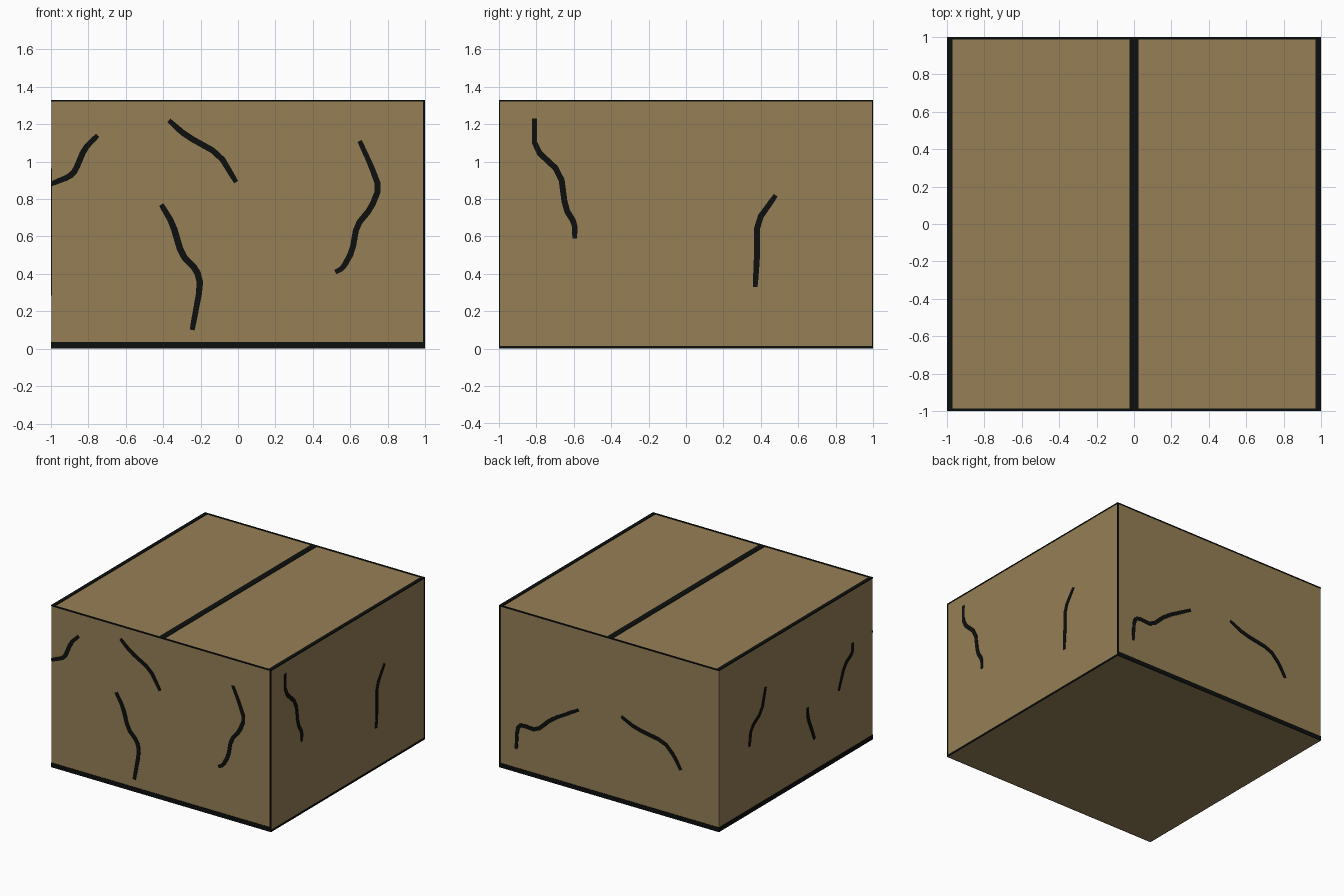
import bpy, bmesh
from mathutils import Vector

if "Cube" in bpy.data.objects:
    bpy.data.objects.remove(bpy.data.objects["Cube"])

H = 1.33          # overall height
R = 0.996         # half width of the cardboard body
T = 1.0           # outer surface of the thin dark plates


def material(name, rgb):
    m = bpy.data.materials.new(name)
    m.diffuse_color = (*rgb, 1)
    m.use_nodes = True
    m.node_tree.nodes["Principled BSDF"].inputs["Base Color"].default_value = m.diffuse_color
    return m


CARD = material("cardboard brown", (0.305, 0.212, 0.093))
INK = material("ink black", (0.004, 0.0045, 0.0045))


def finish(bm, name, mat):
    bmesh.ops.recalc_face_normals(bm, faces=bm.faces)
    me = bpy.data.meshes.new(name)
    bm.to_mesh(me)
    bm.free()
    me.materials.append(mat)
    ob = bpy.data.objects.new(name, me)
    bpy.context.collection.objects.link(ob)
    return ob


def block(name, mat, x0, x1, y0, y1, z0, z1):
    bm = bmesh.new()
    bmesh.ops.create_cube(bm, size=1)
    for v in bm.verts:
        v.co = ((x0 + x1) / 2 + v.co.x * (x1 - x0),
                (y0 + y1) / 2 + v.co.y * (y1 - y0),
                (z0 + z1) / 2 + v.co.z * (z1 - z0))
    return finish(bm, name, mat)


# Map (along wall, height, distance from centre) to space
WALLS = {
    "front": lambda u, z, d: (u, -d, z),
    "back": lambda u, z, d: (u, d, z),
    "right": lambda u, z, d: (d, u, z),
    "left": lambda u, z, d: (-d, u, z),
}


def soften(pts):
    """Cut the corners of a path once."""
    out = [pts[0]]
    for a, b in zip(pts, pts[1:]):
        out += [a.lerp(b, 0.2), a.lerp(b, 0.8)]
    return out + [pts[-1]]


def crack(wall, pts, width=0.032):
    """Thin tapered ribbon lying on one wall."""
    place = WALLS[wall]
    path = soften([Vector(p) for p in pts])
    n = len(path)
    bm = bmesh.new()
    rings = []
    for i, p in enumerate(path):
        t = (path[min(i + 1, n - 1)] - path[max(i - 1, 0)]).normalized()
        side = Vector((-t.y, t.x))
        w = width / 2 * (0.75 + 0.25 * min(1, 4 * i / n, 4 * (n - 1 - i) / n))
        a, b = p + side * w, p - side * w
        ring = [(a, R - 0.002), (b, R - 0.002), (b, T), (a, T)]
        rings.append([bm.verts.new(place(max(-1, min(1, q.x)), q.y, d)) for q, d in ring])
    for r, s in zip(rings, rings[1:]):
        for k in range(4):
            bm.faces.new((r[k], r[(k + 1) % 4], s[(k + 1) % 4], s[k]))
    bm.faces.new(rings[0])
    bm.faces.new(rings[-1])
    finish(bm, wall + "_crack", INK)


def wall_strip(wall, name, u0, u1, z0, z1):
    """Straight dark strip along a wall edge."""
    a = WALLS[wall](u0, z0, R - 0.002)
    b = WALLS[wall](u1, z1, T)
    lo = [min(p) for p in zip(a, b)]
    hi = [max(p) for p in zip(a, b)]
    block(wall + "_" + name, INK, lo[0], hi[0], lo[1], hi[1], lo[2], hi[2])


# Cardboard body
block("box_body", CARD, -R, R, -R, R, 0, H - 0.004)

# Lid seam and lid border
for name, x0, x1, y0, y1 in (
        ("lid_seam", -0.025, 0.025, -1, 1),
        ("lid_border_left", -1, -0.97, -1, 1),
        ("lid_border_right", 0.97, 1, -1, 1),
        ("lid_border_front", -1, 1, -1, -0.986),
        ("lid_border_back", -1, 1, 0.986, 1)):
    block(name, INK, x0, x1, y0, y1, H - 0.006, H)

# Edge lines on the walls
for wall, h in (("front", 0.036), ("back", 0.036), ("left", 0.036), ("right", 0.014)):
    wall_strip(wall, "bottom_line", -1, 1, 0, h)
    wall_strip(wall, "top_line", -1, 1, H - 0.008, H)
wall_strip("front", "corner_line", 0.988, 1, 0, H)
wall_strip("back", "corner_line", 0.988, 1, 0, H)

# Cracks on the front
crack("front", [(-1, .88), (-.9, .92), (-.87, .95), (-.82, 1.07), (-.75, 1.14)])
crack("front", [(-.37, 1.22), (-.28, 1.14), (-.1, 1.04), (-.01, .89)])
crack("front", [(-.41, .77), (-.35, .67), (-.3, .5), (-.22, .42), (-.2, .34), (-.245, .1)], 0.035)
crack("front", [(.65, 1.11), (.71, .98), (.755, .86), (.71, .75), (.635, .66),
                (.61, .52), (.56, .43), (.52, .41)])

# Cracks on the right
crack("right", [(-.81, 1.23), (-.81, 1.07), (-.67, .94), (-.645, .75), (-.595, .67), (-.595, .59)])
crack("right", [(.48, .82), (.38, .68), (.38, .5), (.37, .33)])

# Cracks on the back
crack("back", [(.845, .19), (.835, .36), (.8, .4), (.66, .39), (.525, .52), (.28, .66)])
crack("back", [(-.11, .71), (-.24, .65), (-.5, .605), (-.59, .515), (-.65, .415)])

# Cracks on the left
crack("left", [(.39, .96), (.44, .78), (.58, .69), (.6, .55)])
crack("left", [(-.156, .58), (-.156, .5), (-.247, .29)])
crack("left", [(-.74, .89), (-.74, .81), (-.636, .75), (-.558, .565)])
